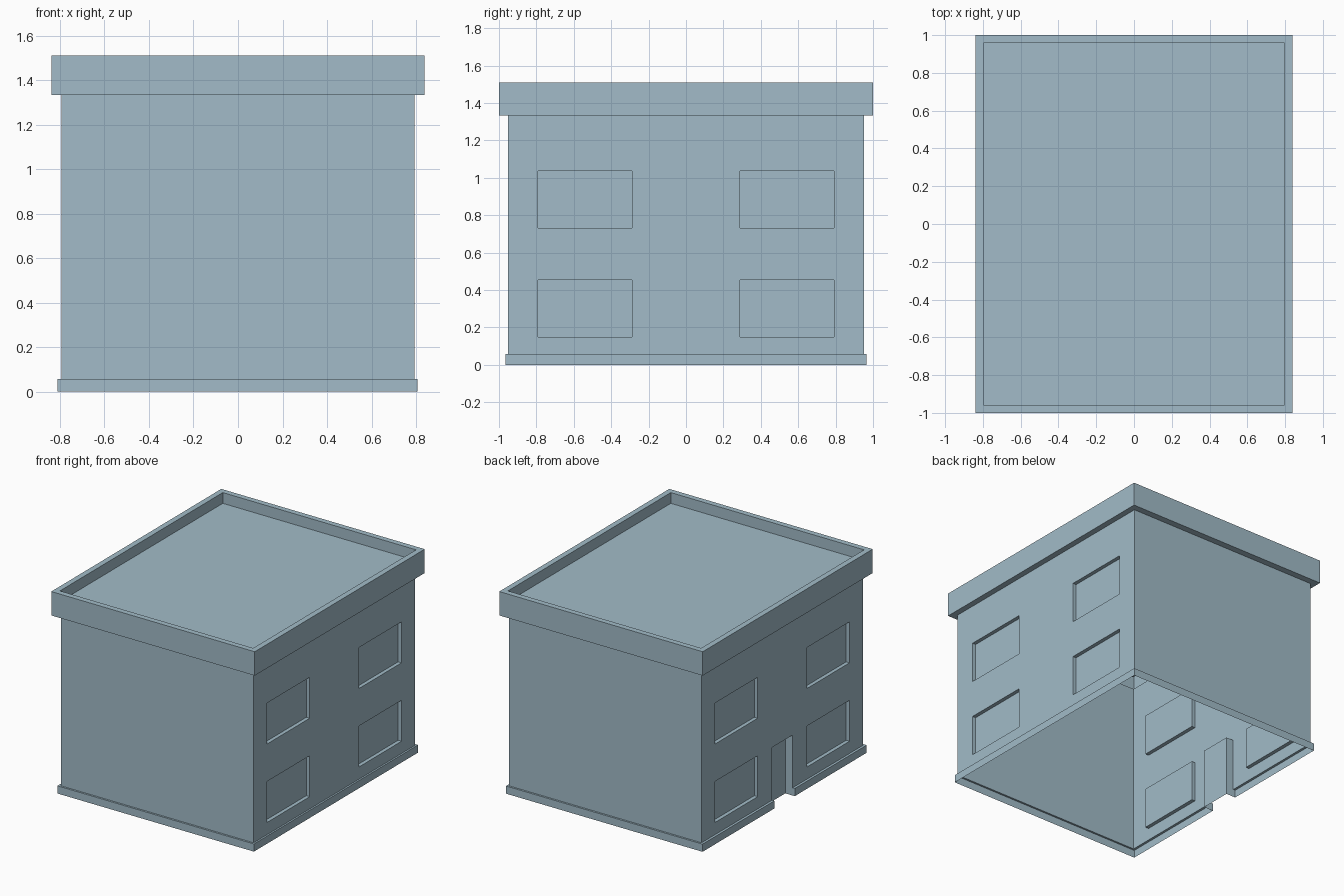
import bpy, bmesh
from mathutils import Vector

if "Cube" in bpy.data.objects:
    bpy.data.objects.remove(bpy.data.objects["Cube"])

paint = bpy.data.materials.new("pale_blue_grey")
paint.diffuse_color = (0.36, 0.50, 0.58, 1)
paint.use_nodes = True
paint.node_tree.nodes["Principled BSDF"].inputs["Base Color"].default_value = paint.diffuse_color

WX, WY = 0.794, 0.951          # wall planes
BY, BXR, BXL = 0.965, 0.807, 0.812   # base planes (front/back, right, left)
RX, RY = 0.838, 1.0            # roof band planes
Z_BASE, Z_EAVE, Z_DECK, Z_TOP = 0.057, 1.332, 1.43, 1.51
DOOR = 0.12                    # door half width
Z_DOOR = 0.45


def quad(bm, pts, facing):
    """Add a face whose normal points towards 'facing'."""
    f = bm.faces.new([bm.verts.new(p) for p in pts])
    f.normal_update()
    if f.normal.dot(Vector(facing)) < 0:
        f.normal_flip()


def finish(bm, name):
    bmesh.ops.remove_doubles(bm, verts=bm.verts, dist=0.0005)
    me = bpy.data.meshes.new(name)
    bm.to_mesh(me)
    bm.free()
    me.materials.append(paint)
    ob = bpy.data.objects.new(name, me)
    bpy.context.collection.objects.link(ob)


def rect(x, y, z):
    return [(-x, -y, z), (x, -y, z), (x, y, z), (-x, y, z)]


def ring(bm, a, b, facing=None, sign=1):
    """Bridge two rectangles; faces look up/down or outward (sign -1: inward)."""
    sides = [(0, -1, 0), (1, 0, 0), (0, 1, 0), (-1, 0, 0)]
    for i in range(4):
        j = (i + 1) % 4
        quad(bm, (a[i], a[j], b[j], b[i]), facing or Vector(sides[i]) * sign)


def side_wall(bm, s, holes):
    """Wall at x = s*WX with recessed panels (y0, y1, z0, z1, depth)."""
    ys = sorted({-WY, WY} | {v for h in holes for v in h[0:2]})
    zs = sorted({Z_BASE, Z_EAVE} | {v for h in holes for v in h[2:4] if v > 0})
    x = s * WX
    for y0, y1 in zip(ys, ys[1:]):
        for z0, z1 in zip(zs, zs[1:]):
            cy, cz = (y0 + y1) / 2, (z0 + z1) / 2
            if any(h[0] < cy < h[1] and h[2] < cz < h[3] for h in holes):
                continue
            quad(bm, [(x, y0, z0), (x, y1, z0), (x, y1, z1), (x, y0, z1)], (s, 0, 0))
    for y0, y1, z0, z1, d in holes:
        xi = s * (WX - d)
        quad(bm, [(xi, y0, z0), (xi, y1, z0), (xi, y1, z1), (xi, y0, z1)], (s, 0, 0))
        for y, n in ((y0, 1), (y1, -1)):
            quad(bm, [(x, y, z0), (xi, y, z0), (xi, y, z1), (x, y, z1)], (0, n, 0))
        for z, n in ((z0, 1), (z1, -1)):
            if z > 0:
                quad(bm, [(x, y0, z), (x, y1, z), (xi, y1, z), (xi, y0, z)], (0, 0, n))


# walls: plain front and back, windows on both sides, door on the left
bm = bmesh.new()
for s in (-1, 1):
    y = s * WY
    quad(bm, [(-WX, y, Z_BASE), (WX, y, Z_BASE), (WX, y, Z_EAVE), (-WX, y, Z_EAVE)], (0, s, 0))
windows = [(y, y + 0.5, z, z + 0.305, 0.028) for y in (-0.79, 0.29) for z in (0.148, 0.732)]
side_wall(bm, 1, windows)
side_wall(bm, -1, windows + [(-DOOR, DOOR, 0, Z_DOOR, 0.06)])
finish(bm, "walls")

# base course: outer face and ledge, broken at the door
bm = bmesh.new()
outer = [(-BXL, -DOOR), (-BXL, -BY), (BXR, -BY), (BXR, BY), (-BXL, BY), (-BXL, DOOR)]
inner = [(-WX, -DOOR), (-WX, -WY), (WX, -WY), (WX, WY), (-WX, WY), (-WX, DOOR)]
normals = [(-1, 0, 0), (0, -1, 0), (1, 0, 0), (0, 1, 0), (-1, 0, 0)]
for i, n in enumerate(normals):
    a, b, c, d = outer[i], outer[i + 1], inner[i + 1], inner[i]
    quad(bm, [(*a, 0), (*b, 0), (*b, Z_BASE), (*a, Z_BASE)], n)
    quad(bm, [(*p, Z_BASE) for p in (a, b, c, d)], (0, 0, 1))
for i, n in ((0, 1), (5, -1)):
    o, p = outer[i], inner[i]
    quad(bm, [(*o, 0), (*p, 0), (*p, Z_BASE), (*o, Z_BASE)], (0, n, 0))
finish(bm, "base_course")

# roof: soffit, outer band, parapet top, parapet inside, deck
bm = bmesh.new()
PX, PY = RX - 0.042, RY - 0.042
ring(bm, rect(WX, WY, Z_EAVE), rect(RX, RY, Z_EAVE), (0, 0, -1))
ring(bm, rect(RX, RY, Z_EAVE), rect(RX, RY, Z_TOP))
ring(bm, rect(RX, RY, Z_TOP), rect(PX, PY, Z_TOP), (0, 0, 1))
ring(bm, rect(PX, PY, Z_TOP), rect(PX, PY, Z_DECK), None, -1)
quad(bm, rect(PX, PY, Z_DECK), (0, 0, 1))
finish(bm, "roof_parapet")
